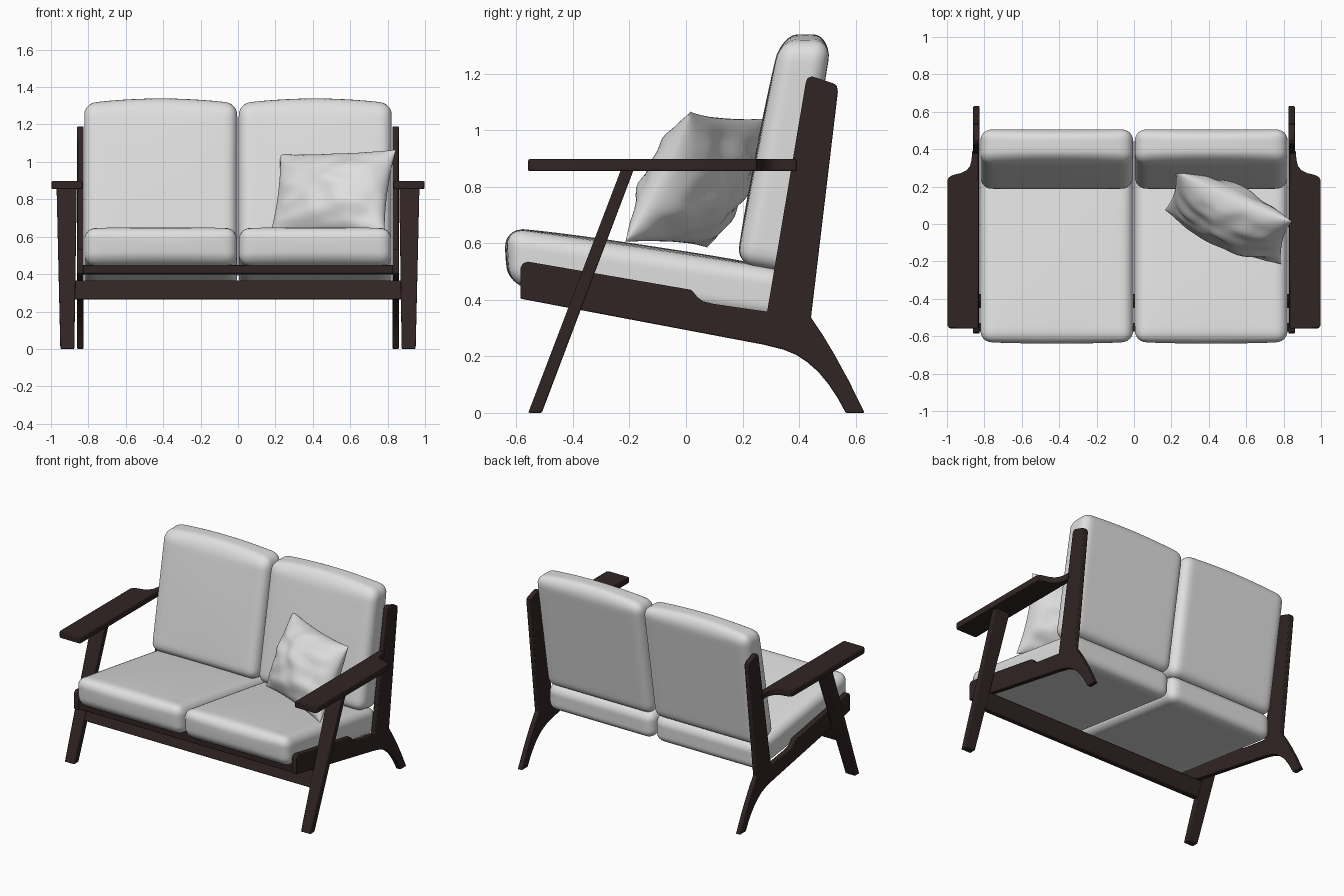
import bpy, bmesh, math
from mathutils import Vector, noise

if "Cube" in bpy.data.objects:
    bpy.data.objects.remove(bpy.data.objects["Cube"])


def material(name, rgb):
    m = bpy.data.materials.new(name)
    m.diffuse_color = (*rgb, 1)
    m.use_nodes = True
    m.node_tree.nodes["Principled BSDF"].inputs["Base Color"].default_value = m.diffuse_color
    return m


WOOD = material("dark wood", (0.030, 0.018, 0.017))
FABRIC = material("light grey fabric", (0.74, 0.74, 0.74))


def finish(name, bm, mat, bevel=0.0, mirror=False):
    bmesh.ops.recalc_face_normals(bm, faces=bm.faces)
    me = bpy.data.meshes.new(name)
    bm.to_mesh(me)
    bm.free()
    me.materials.append(mat)
    ob = bpy.data.objects.new(name, me)
    bpy.context.collection.objects.link(ob)
    bpy.ops.object.select_all(action='DESELECT')
    ob.select_set(True)
    bpy.context.view_layer.objects.active = ob
    bpy.ops.object.shade_smooth_by_angle(angle=math.radians(35))
    if bevel:
        b = ob.modifiers.new("soft edges", 'BEVEL')
        b.width, b.segments = bevel, 2
        b.limit_method, b.angle_limit = 'ANGLE', math.radians(40)
    if mirror:
        ob.modifiers.new("mirror", 'MIRROR')
    return ob


def loft(name, ring_a, ring_b, mat, bevel=0.005, mirror=False):
    """Solid between two matching outlines."""
    bm = bmesh.new()
    a = [bm.verts.new(p) for p in ring_a]
    b = [bm.verts.new(p) for p in ring_b]
    bm.faces.new(a)
    bm.faces.new(b[::-1])
    n = len(a)
    for i in range(n):
        j = (i + 1) % n
        bm.faces.new((a[i], b[i], b[j], a[j]))
    return finish(name, bm, mat, bevel, mirror)


def side_prism(name, profile, x0, x1, mirror=False, bevel=0.005):
    return loft(name, [(x0, y, z) for y, z in profile],
                [(x1, y, z) for y, z in profile], WOOD, bevel, mirror)


def cushion(name, x0, x1, quad, r, bulge_top, bulge_front=0.0):
    """Rounded block; quad = front-bottom, front-top, back-top, back-bottom (y, z)."""
    fb, ft, bt, bb = [Vector(q) for q in quad]
    h = Vector(((x1 - x0) / 2, ((bt - ft).length + (bb - fb).length) / 4,
                ((ft - fb).length + (bt - bb).length) / 4))
    bm = bmesh.new()
    bmesh.ops.create_cube(bm, size=2)
    bmesh.ops.subdivide_edges(bm, edges=bm.edges[:], cuts=25, use_grid_fill=True)
    for v in bm.verts:
        p = Vector([math.sin(c * math.pi / 2) * k for c, k in zip(v.co, h)])
        core = Vector([max(-(k - r), min(k - r, c)) for c, k in zip(p, h)])
        d = p - core
        if d.length > 1e-6:
            p = core + d.normalized() * r
        u, s, t = [c / k for c, k in zip(p, h)]
        y_z = (fb * (1 - s) * (1 - t) + ft * (1 - s) * (1 + t)
               + bt * (1 + s) * (1 + t) + bb * (1 + s) * (1 - t)) / 4
        z = y_z.y + bulge_top * max(t, 0) * (1 - u * u) * (1 - abs(s) ** 3)
        y = y_z.x - bulge_front * max(-s, 0) * (1 - u * u) * (1 - t * t)
        v.co = ((x0 + x1) / 2 + u * h.x, y, z)
    return finish(name, bm, FABRIC, mirror=True)


# Side frame: seat rail, back post and curved back leg in one piece
side_prism("side_frame", [
    (-.586, .404), (-.586, .51), (-.578, .528), (-.56, .535), (.02, .435), (.04, .41),
    (.06, .395), (.10, .385), (.287, .358), (.423, 1.165), (.43, 1.185), (.446, 1.19),
    (.523, 1.165), (.534, 1.155), (.537, 1.135), (.442, .337), (.482, .278), (.523, .21),
    (.575, .115), (.632, 0), (.565, 0), (.535, .055), (.505, .10), (.468, .145),
    (.428, .18), (.39, .205), (.347, .223), (.276, .241)], .826, .860, True)

# Slanted, tapering front legs outside the frame
loft("front_leg",
     [(.875, -.558, 0), (.95, -.558, 0), (.95, -.510, 0), (.875, -.510, 0)],
     [(.862, -.230, .86), (.97, -.230, .86), (.97, -.185, .86), (.862, -.185, .86)],
     WOOD, mirror=True)

# Flat armrests that narrow towards the back post
arm = [(.83, -.558), (.985, -.558), (.997, -.545), (.997, .235), (.990, .25), (.965, .263),
       (.925, .272), (.895, .287), (.877, .31), (.868, .345), (.866, .39), (.83, .39)]
loft("armrest", [(x, y, .855) for x, y in arm], [(x, y, .897) for x, y in arm],
     WOOD, mirror=True)

# Cross rails: leg to leg, and under the front of the seat
side_prism("leg_rail", [(-.452, .265), (-.413, .366), (-.373, .366), (-.412, .265)], -.875, .875)
side_prism("seat_front_rail", [(-.575, .405), (-.575, .450), (-.53, .445), (-.53, .396)], -.83, .83)

# Seat and back cushions, mirrored into pairs
cushion("seat_cushion", .004, .822,
        [(-.622, .450), (-.635, .655), (.372, .503), (.365, .318)], .062, .012, .01)
cushion("back_cushion", .004, .822,
        [(.178, .528), (.330, 1.312), (.515, 1.312), (.378, .492)], .062, .027, .008)

# Wrinkled throw pillow leaning in the corner
tl, tr = Vector((.225, .285, 1.04)), Vector((.845, .015, 1.065))
bl, br = Vector((.165, .075, .585)), Vector((.785, -.215, .605))
normal = (tr - tl).cross(tl - bl).normalized()
bm = bmesh.new()
N = 40
for side in (1, -1):
    grid = []
    for i in range(N + 1):
        row = []
        for j in range(N + 1):
            u = math.sin((i / N - .5) * math.pi)
            v = math.sin((j / N - .5) * math.pi)
            puff = (1 - u * u) * (1 - v * v)
            a, b = u * (1 - .07 * (1 - v * v)), v * (1 - .07 * (1 - u * u))
            p = (bl * (1 - a) * (1 - b) + br * (1 + a) * (1 - b)
                 + tr * (1 + a) * (1 + b) + tl * (1 - a) * (1 + b)) / 4
            crease = noise.noise(Vector((u * 2.2 + v, v * 2.6 - u, side * 3.0)))
            p += normal * side * (.145 * puff ** .55 + .022 * crease * min(1, puff * 3))
            row.append(bm.verts.new(p))
        grid.append(row)
    for i in range(N):
        for j in range(N):
            bm.faces.new((grid[i][j], grid[i + 1][j], grid[i + 1][j + 1], grid[i][j + 1]))
bmesh.ops.remove_doubles(bm, verts=bm.verts, dist=.0002)
finish("throw_pillow", bm, FABRIC)
